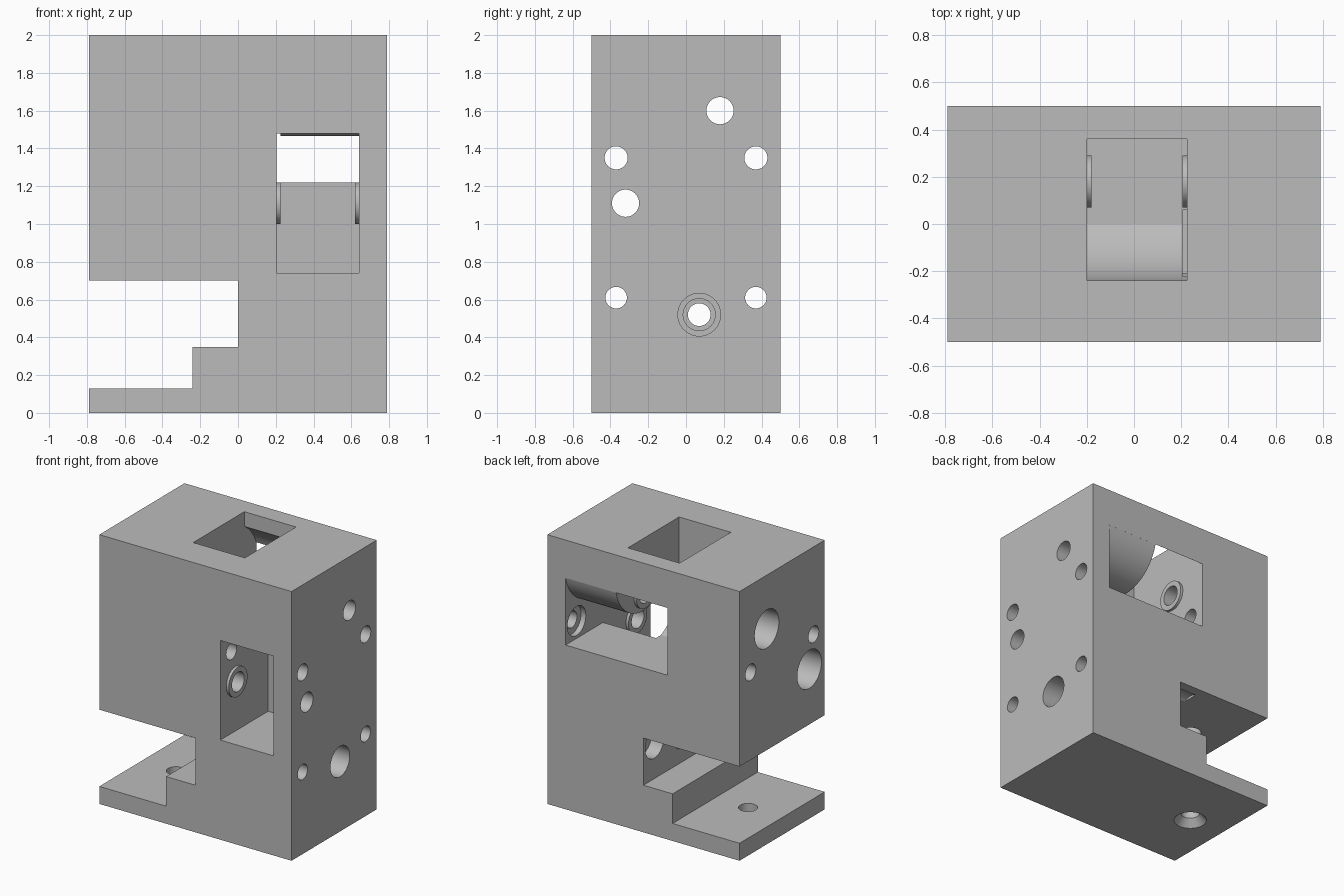
import bpy, bmesh
from math import sin, cos, pi, radians
from mathutils import Vector

if "Cube" in bpy.data.objects:
    bpy.data.objects.remove(bpy.data.objects["Cube"], do_unlink=True)

grey = bpy.data.materials.new("plain_grey")
grey.use_nodes = True
colour = (0.5, 0.5, 0.5, 1)
grey.diffuse_color = colour
grey.node_tree.nodes["Principled BSDF"].inputs["Base Color"].default_value = colour


def place(axis, u, v, w):
    """Map a 2D profile point and a depth to space, extruding along an axis."""
    return Vector({"x": (w, u, v), "y": (u, w, v), "z": (u, v, w)}[axis])


def loft(name, axis, start, end, lo, hi):
    """Solid between two matching profiles."""
    bm = bmesh.new()
    a = [bm.verts.new(place(axis, u, v, lo)) for u, v in start]
    b = [bm.verts.new(place(axis, u, v, hi)) for u, v in end]
    n = len(a)
    bm.faces.new(a)
    bm.faces.new(b)
    for i in range(n):
        j = (i + 1) % n
        bm.faces.new((a[i], a[j], b[j], b[i]))
    bmesh.ops.recalc_face_normals(bm, faces=bm.faces)
    mesh = bpy.data.meshes.new(name)
    bm.to_mesh(mesh)
    bm.free()
    mesh.materials.append(grey)
    obj = bpy.data.objects.new(name, mesh)
    bpy.context.collection.objects.link(obj)
    return obj


def prism(name, axis, points, lo, hi):
    return loft(name, axis, points, points, lo, hi)


def rect(u0, u1, v0, v1):
    return [(u0, v0), (u1, v0), (u1, v1), (u0, v1)]


def arc(centre, r, a0, a1, n=24):
    return [(centre[0] + r * cos(radians(a0 + (a1 - a0) * i / n)),
             centre[1] + r * sin(radians(a0 + (a1 - a0) * i / n))) for i in range(n + 1)]


def circle(centre, r, n=48):
    return arc(centre, r, 0, 360, n)[:-1]


def rod(centre, r, lo, hi, axis="x"):
    return prism("rod", axis, circle(centre, r), lo, hi)


def combine(tool, operation):
    mod = housing.modifiers.new("bool", "BOOLEAN")
    mod.operation = operation
    mod.solver = "EXACT"
    mod.object = tool
    tool.hide_render = True
    bpy.context.view_layer.objects.active = housing
    bpy.ops.object.modifier_apply(modifier=mod.name)
    bpy.data.objects.remove(tool, do_unlink=True)


def cut(tool):
    combine(tool, "DIFFERENCE")


# Housing block with the stepped side notch and foot
outline = [(-.79, 0), (.79, 0), (.79, 2), (-.79, 2), (-.79, .7), (0, .7),
           (0, .35), (-.24, .35), (-.24, .13), (-.79, .13)]
housing = prism("gearbox_housing", "y", outline, -.5, .5)

upper = (.18, 1.6)     # upper shaft centre (y, z)
middle = (-.32, 1.11)  # middle shaft centre
lower = (.07, .52)     # lower shaft centre

# Front gear pocket
cut(prism("front_pocket", "x", rect(-.6, .06, .74, 1.48), .205, .64))

# Upper gear chamber: round clearance, curved front bed, top opening
cut(rod(upper, .342, -.2, .225))
bed = [p for p in arc(upper, .42, 180, 245) if p[1] > 1.22]
cut(prism("bed", "x", bed + [(0, 1.22), (.2, 1.22), (.2, 1.62), (-.24, 1.62)], -.2, .225))
cut(prism("top_opening", "x", rect(-.24, .36, 1.61, 2.1), -.2, .225))

# Rear window: open beside the chamber, curved roof over the pocket side
cut(prism("rear_window", "x", rect(.1, .6, 1.22, 1.72), -.2, .225))
roof = arc((.18, 1.793), .328, -107, -13)
cut(prism("rear_channel", "x", [(.04, 1.22), (.6, 1.22), (.6, 1.72)] + roof[::-1] + [(.04, 1.479)],
          .224, .64))

# Raised bearing rings on the inner walls
for centre, x0, x1 in ((upper, -.23, -.18), (upper, .205, .25),
                       (middle, .18, .225), (middle, .62, .66)):
    combine(rod(centre, .11, x0, x1), "UNION")

# Shaft bores with wide bearing seats on the notch side
for centre in (upper, middle):
    cut(rod(centre, .072, -.9, .9))
    cut(rod(centre, .142, -.9, -.35))

# Stepped lower shaft bore
for r, x0 in ((.06, -.1), (.085, .15), (.113, .3)):
    cut(rod(lower, r, x0, .9))

# Corner screw holes with head recesses
for y in (-.37, .37):
    cut(rod((y, 1.35), .061, -.9, .9))
    cut(rod((y, .61), .057, -.1, .9))
    cut(rod((y, 1.35), .108, .6, .68))
    cut(rod((y, .61), .108, -.2, .1))

# Countersunk mounting hole in the foot and tool clearance above it
foot = (-.51, 0)
cut(rod(foot, .065, -.1, .2, "z"))
cut(loft("countersink", "z", circle(foot, .13), circle(foot, .06), -.02, .06))
cut(rod(foot, .075, .6, .85, "z"))

# Smooth bores, crisp edges
bpy.ops.object.select_all(action="DESELECT")
housing.select_set(True)
bpy.context.view_layer.objects.active = housing
bpy.ops.object.shade_smooth_by_angle(angle=radians(25))
